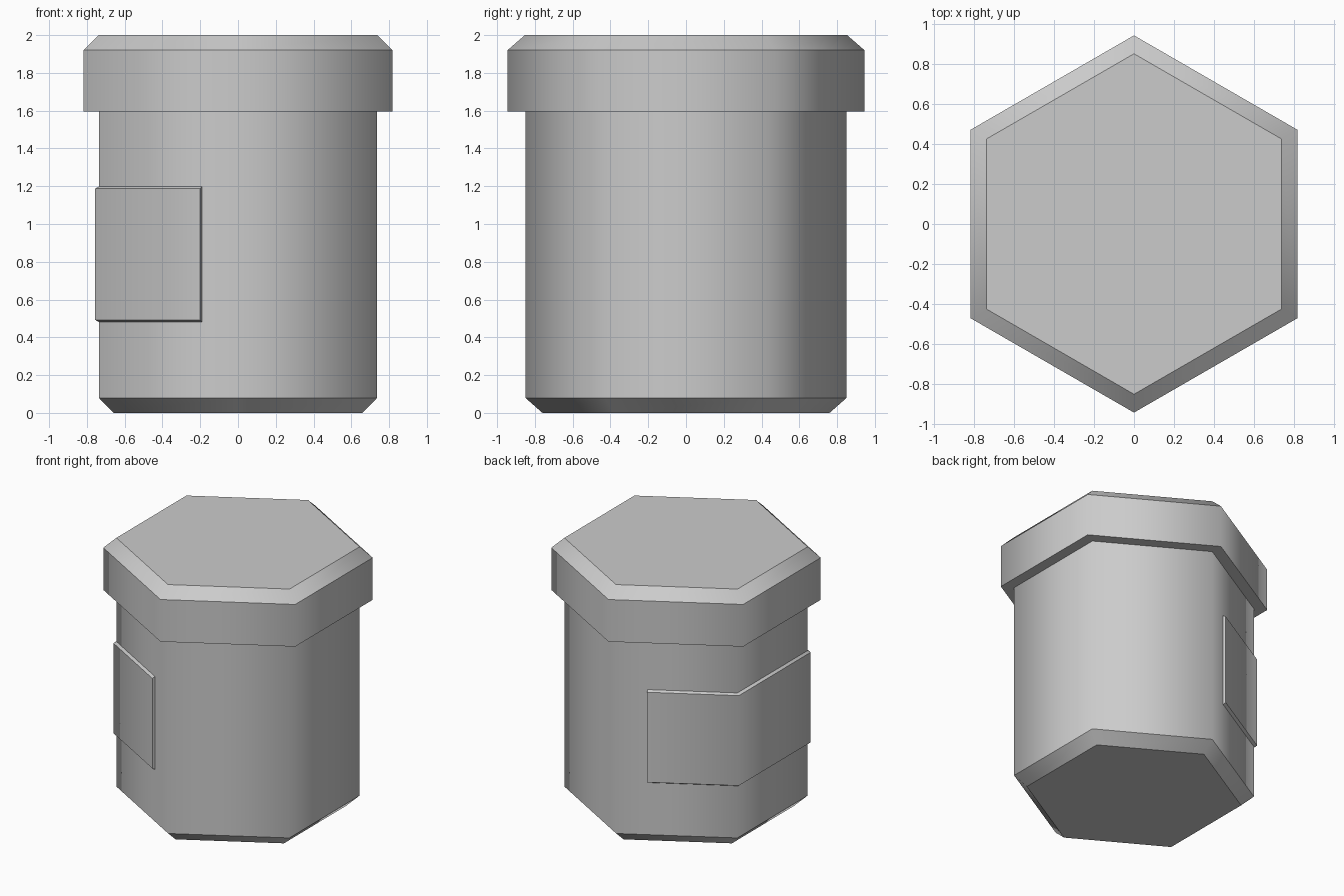
import bpy, bmesh, math
from mathutils import Vector

cube = bpy.data.objects.get("Cube")
if cube:
    bpy.data.objects.remove(cube, do_unlink=True)

grey = bpy.data.materials.new("plain_grey")
grey.use_nodes = True
colour = (0.6, 0.6, 0.6, 1)
grey.diffuse_color = colour
grey.node_tree.nodes["Principled BSDF"].inputs["Base Color"].default_value = colour


def hex_corner(radius, index, z=0):
    angle = math.radians(30 + 60 * index)
    return Vector((radius * math.cos(angle), radius * math.sin(angle), z))


def loft(name, rings, is_soft):
    """Skin closed rings, cap both ends; edges that are not soft stay sharp."""
    bm = bmesh.new()
    rows = [[bm.verts.new(p) for p in ring] for ring in rings]
    for a, b in zip(rows, rows[1:]):
        for i in range(len(a)):
            j = (i + 1) % len(a)
            bm.faces.new((a[i], a[j], b[j], b[i]))
    bm.faces.new(rows[0])
    bm.faces.new(rows[-1])
    bmesh.ops.recalc_face_normals(bm, faces=bm.faces)
    ring_of = {v: k for k, row in enumerate(rows) for v in row}
    for f in bm.faces:
        f.smooth = True
    for e in bm.edges:
        e.smooth = is_soft(*(ring_of[v] for v in e.verts))
    mesh = bpy.data.meshes.new(name)
    bm.to_mesh(mesh)
    bm.free()
    mesh.materials.append(grey)
    obj = bpy.data.objects.new(name, mesh)
    bpy.context.collection.objects.link(obj)
    return obj


def hex_prism(name, profile):
    rings = [[hex_corner(r, i, z) for i in range(6)] for r, z in profile]
    return loft(name, rings, lambda a, b: a != b)


# Six-sided jar body with a chamfered foot, and an overhanging lid
hex_prism("jar_body", [(0.76, 0), (0.851, 0.08), (0.851, 1.61)])
hex_prism("jar_lid", [(0.945, 1.595), (0.945, 1.92), (0.853, 2.0)])

# Raised label wrapping the right face and most of both its neighbours
BODY, RAISED, COVER = 0.848, 0.874, 0.742
low, high, slope = 0.48, 1.2, 0.013


def label_path(radius):
    start, end = hex_corner(radius, 2), hex_corner(radius, 3)
    # Ends are measured along the body so that the end walls stay square
    reach = 0.851 * COVER + (radius - 0.851) / 2
    along_back = (hex_corner(1, 1) - hex_corner(1, 2)).normalized()
    along_front = (hex_corner(1, 4) - hex_corner(1, 3)).normalized()
    return [start + along_back * reach, start, end, end + along_front * reach]


sections = []
for inner, outer in zip(label_path(BODY), label_path(RAISED)):
    sections.append([inner + Vector((0, 0, low)), outer + Vector((0, 0, low + slope)),
                     outer + Vector((0, 0, high - slope)), inner + Vector((0, 0, high))])
loft("label", sections, lambda a, b: a == b and a in (1, 2))
